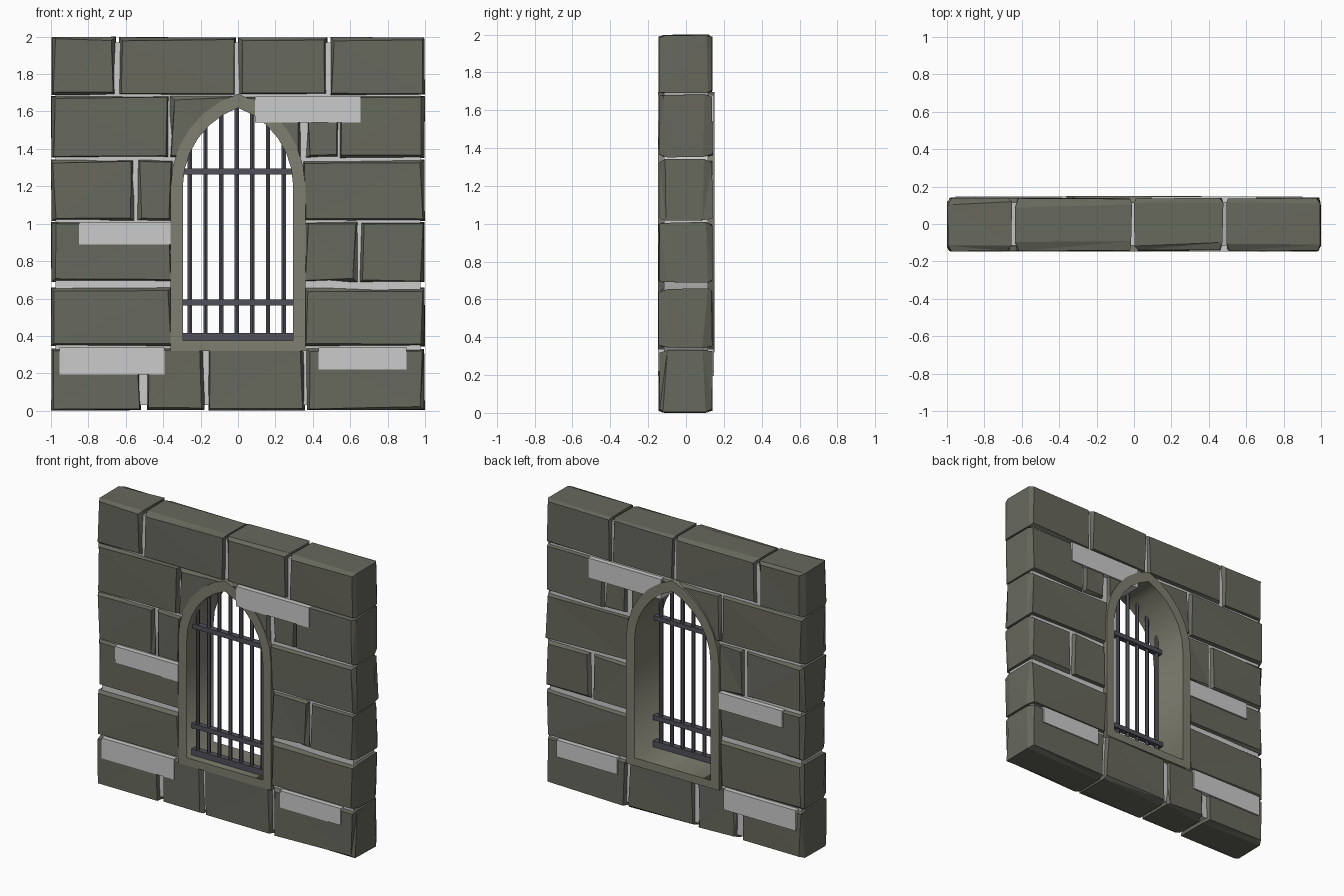
import bpy, bmesh, random
from math import sqrt, sin, cos, asin, radians

if "Cube" in bpy.data.objects:
    bpy.data.objects.remove(bpy.data.objects["Cube"])
random.seed(4)

def material(name, rgb):
    m = bpy.data.materials.new(name)
    m.diffuse_color = (*rgb, 1)
    m.use_nodes = True
    m.node_tree.nodes["Principled BSDF"].inputs["Base Color"].default_value = m.diffuse_color
    return m

STONE = material("stone", (0.135, 0.138, 0.108))
TRIM = material("trim", (0.21, 0.21, 0.16))
IRON = material("iron", (0.08, 0.08, 0.10))

def add(name, mesh, mat=None):
    ob = bpy.data.objects.new(name, mesh)
    bpy.context.collection.objects.link(ob)
    if mat:
        mesh.materials.clear()
        mesh.materials.append(mat)
    return ob

def box(name, x0, x1, y0, y1, z0, z1, mat=None):
    bm = bmesh.new()
    bmesh.ops.create_cube(bm, size=1)
    for v in bm.verts:
        v.co = ((x0 + x1) / 2 + v.co.x * (x1 - x0),
                (y0 + y1) / 2 + v.co.y * (y1 - y0),
                (z0 + z1) / 2 + v.co.z * (z1 - z0))
    me = bpy.data.meshes.new(name)
    bm.to_mesh(me)
    bm.free()
    return add(name, me, mat)

SPRING = 1.2

def arch_z(x, w, h):
    r = (w * w + h * h) / (2 * w)
    return SPRING + sqrt(max(0, r * r - (abs(x) + r - w) ** 2))

def arch(w, h, bottom, n=6):
    # pointed arch outline in x and z
    r = (w * w + h * h) / (2 * w)
    right = [(w - r + r * cos(a), SPRING + r * sin(a))
             for a in (asin(h / r) * i / n for i in range(n))]
    return ([(w, bottom)] + right + [(0, SPRING + h)]
            + [(-x, z) for x, z in reversed(right)] + [(-w, bottom)])

def slab(name, loops, y0, y1, mat=None):
    # filled outline (later loops are holes) given thickness in y
    cu = bpy.data.curves.new(name + "_outline", 'CURVE')
    cu.dimensions, cu.fill_mode, cu.extrude = '2D', 'BOTH', (y1 - y0) / 2
    for pts in loops:
        s = cu.splines.new('POLY')
        s.points.add(len(pts) - 1)
        for p, (x, z) in zip(s.points, pts):
            p.co = (x, z, 0, 1)
        s.use_cyclic_u = True
    tmp = bpy.data.objects.new("outline", cu)
    bpy.context.collection.objects.link(tmp)
    me = bpy.data.meshes.new_from_object(tmp)
    bpy.data.objects.remove(tmp)
    bm = bmesh.new()
    bm.from_mesh(me)
    for v in bm.verts:
        v.co = (v.co.x, (y0 + y1) / 2 - v.co.z, v.co.y)
    bmesh.ops.remove_doubles(bm, verts=bm.verts, dist=0.0005)
    bmesh.ops.recalc_face_normals(bm, faces=bm.faces)
    bm.to_mesh(me)
    bm.free()
    me.name = name
    return add(name, me, mat)

def brick(name, x0, x1, z0, z1):
    # four rings along y: chamfered front and back, slightly uneven
    bm = bmesh.new()
    rings = []
    for y, inset in ((-0.143, 1), (-0.105, 0), (0.10, 0), (0.138, 1)):
        ring = []
        for x, z, sx, sz in ((x0, z0, 1, 1), (x1, z0, -1, 1), (x1, z1, -1, -1), (x0, z1, 1, -1)):
            j = random.uniform
            dx = j(0.008, 0.028) if inset else j(0, 0.006)
            dz = j(0.008, 0.024) if inset else j(0, 0.006)
            dy = j(-0.004, 0.004) if inset else j(-0.02, 0.02)
            ring.append(bm.verts.new((x + sx * dx, y + dy, z + sz * dz)))
        rings.append(ring)
    for a, b in zip(rings, rings[1:]):
        for i in range(4):
            k = (i + 1) % 4
            bm.faces.new((a[i], a[k], b[k], b[i]))
    bm.faces.new(rings[0])
    bm.faces.new(rings[-1])
    bmesh.ops.triangulate(bm, faces=bm.faces)
    bmesh.ops.recalc_face_normals(bm, faces=bm.faces)
    me = bpy.data.meshes.new(name)
    bm.to_mesh(me)
    bm.free()
    return add(name, me, STONE)

OUTER = arch(0.36, 0.495, 0.32)
INNER = arch(0.295, 0.42, 0.375)

# window surround
slab("window_frame", [OUTER, INNER], -0.147, 0.15, TRIM)

# recessed mortar core with the window opening
slab("mortar_core", [[(-0.975, 0.03), (0.975, 0.03), (0.975, 1.97), (-0.975, 1.97)],
                     arch(0.33, 0.46, 0.35)], -0.115, 0.115)

# stone courses: z range and brick x ranges
courses = [
    (0.0, 0.337, [(-1, -0.515), (-0.487, -0.177), (-0.16, 0.36), (0.365, 1)]),
    (0.342, 0.66, [(-1, -0.35), (0.35, 1)]),
    (0.685, 1.01, [(-1, -0.35), (0.35, 0.64), (0.65, 1)]),
    (1.015, 1.345, [(-1, -0.552), (-0.538, -0.345), (0.345, 1)]),
    (1.35, 1.685, [(-1, -0.368), (0.36, 0.538), (0.542, 1)]),
    (1.687, 2.0, [(-1, -0.652), (-0.64, -0.01), (0, 0.478), (0.492, 1)]),
]
for r, (z0, z1, spans) in enumerate(courses):
    for c, (x0, x1) in enumerate(spans):
        brick(f"brick_{r}_{c}", x0, x1, z0, z1)

# bricks beside the arch, cut to its curve
cutter = slab("arch_cutter", [arch(0.345, 0.475, 0.33)], -0.3, 0.3)
cutter.hide_render = True
cutter.hide_set(True)
cutter.display_type = 'WIRE'
for side, x0, x1 in (("left", -0.365, -0.002), ("right", 0.002, 0.338)):
    b = brick("arch_brick_" + side, x0, x1, 1.35, 1.685)
    m = b.modifiers.new("arch_cut", 'BOOLEAN')
    m.operation, m.solver, m.object = 'DIFFERENCE', 'EXACT', cutter

# flush mortar patches through the wall
for i, (x0, x1, z0, z1) in enumerate([(-0.85, -0.36, 0.89, 1.008), (0.09, 0.655, 1.54, 1.68),
                                      (-0.955, -0.393, 0.195, 0.338), (0.43, 0.90, 0.22, 0.338)]):
    box(f"mortar_patch_{i}", x0, x1, -0.148, 0.148, z0, z1)

# window bars
BAR_Y = -0.075
for i in range(7):
    x = -0.257 + 0.0835 * i
    top = arch_z(x, 0.295, 0.42) + 0.02
    bm = bmesh.new()
    bmesh.ops.create_cone(bm, cap_ends=True, segments=6, radius1=0.0135, radius2=0.0135, depth=top - 0.37)
    bmesh.ops.translate(bm, verts=bm.verts, vec=(x, BAR_Y, (top + 0.37) / 2))
    me = bpy.data.meshes.new("vertical_bar")
    bm.to_mesh(me)
    bm.free()
    add(f"vertical_bar_{i}", me, IRON)
for name, z, h in (("lower_crossbar", 0.58, 0.016), ("upper_crossbar", 1.28, 0.016), ("bottom_rail", 0.395, 0.022)):
    box(name, -0.297, 0.297, BAR_Y - 0.02, BAR_Y + 0.02, z - h, z + h, IRON)
